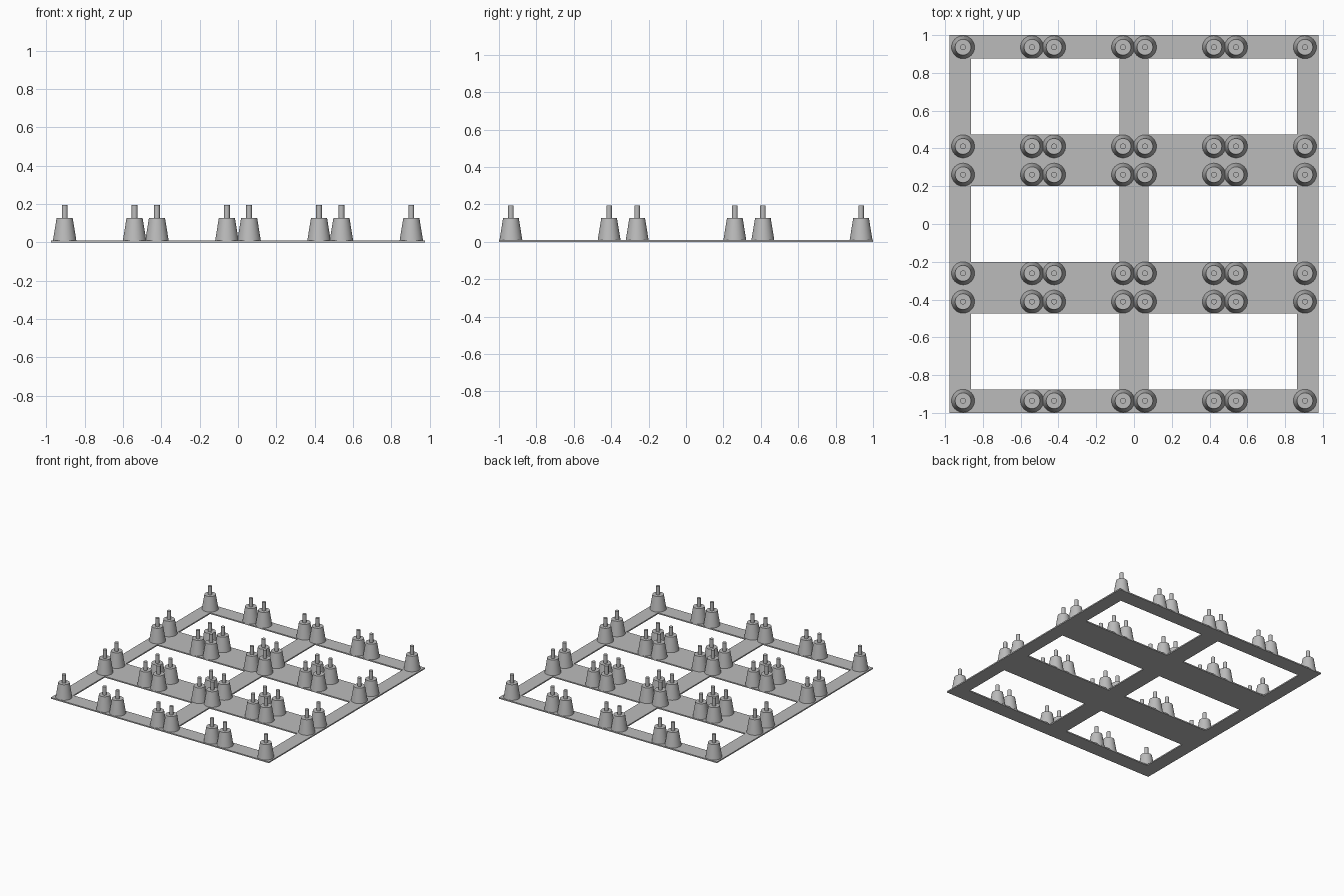
import bpy, bmesh, math

cube = bpy.data.objects.get("Cube")
if cube:
    bpy.data.objects.remove(cube)

grey = bpy.data.materials.new("plain grey")
grey.use_nodes = True
COLOUR = (0.5, 0.5, 0.5, 1)
grey.diffuse_color = COLOUR
grey.node_tree.nodes["Principled BSDF"].inputs["Base Color"].default_value = COLOUR

PLATE = 0.01


def add_object(name, mesh):
    obj = bpy.data.objects.new(name, mesh)
    bpy.context.collection.objects.link(obj)
    return obj


# Base frame: grid cells between the bar edges, with the six openings left out
xs = [-0.977, -0.863, -0.077, 0.077, 0.863, 0.977]
ys = [-1, -0.876, -0.473, -0.201, 0.201, 0.473, 0.876, 1]
bm = bmesh.new()
verts = [[bm.verts.new((x, y, 0)) for y in ys] for x in xs]
for i in range(len(xs) - 1):
    for j in range(len(ys) - 1):
        if i % 2 == 0 or j % 2 == 0:
            bm.faces.new((verts[i][j], verts[i + 1][j], verts[i + 1][j + 1], verts[i][j + 1]))
top = bmesh.ops.extrude_face_region(bm, geom=bm.faces[:])["geom"]
bmesh.ops.translate(bm, verts=[v for v in top if isinstance(v, bmesh.types.BMVert)], vec=(0, 0, PLATE))
bmesh.ops.recalc_face_normals(bm, faces=bm.faces[:])
frame_mesh = bpy.data.meshes.new("base_frame")
bm.to_mesh(frame_mesh)
bm.free()
frame_mesh.materials.append(grey)
add_object("base_frame", frame_mesh)

# Tapered foot with a pin on top, turned from one profile
profile = [(0, PLATE), (0.061, PLATE), (0.042, 0.127), (0.015, 0.127), (0.015, 0.194), (0, 0.194)]
bm = bmesh.new()
points = [bm.verts.new((r, 0, z)) for r, z in profile]
edges = [bm.edges.new(pair) for pair in zip(points, points[1:])]
bmesh.ops.spin(bm, geom=points + edges, axis=(0, 0, 1), cent=(0, 0, 0), angle=math.tau, steps=32)
bmesh.ops.remove_doubles(bm, verts=bm.verts[:], dist=0.0005)
bmesh.ops.recalc_face_normals(bm, faces=bm.faces[:])
foot_mesh = bpy.data.meshes.new("foot")
bm.to_mesh(foot_mesh)
bm.free()
foot_mesh.materials.append(grey)

# Feet stand in mirrored rows along the bars
feet = []
for x in (0.058, 0.423, 0.54, 0.905):
    for y in (0.261, 0.411, 0.936):
        for sx in (-1, 1):
            for sy in (-1, 1):
                foot = add_object("foot", foot_mesh)
                foot.location = (sx * x, sy * y, 0)
                feet.append(foot)

bpy.ops.object.select_all(action="DESELECT")
feet[0].select_set(True)
bpy.context.view_layer.objects.active = feet[0]
for foot in feet:
    foot.select_set(True)
for poly in foot_mesh.polygons:
    poly.use_smooth = True
foot_mesh.set_sharp_from_angle(angle=math.radians(30))
